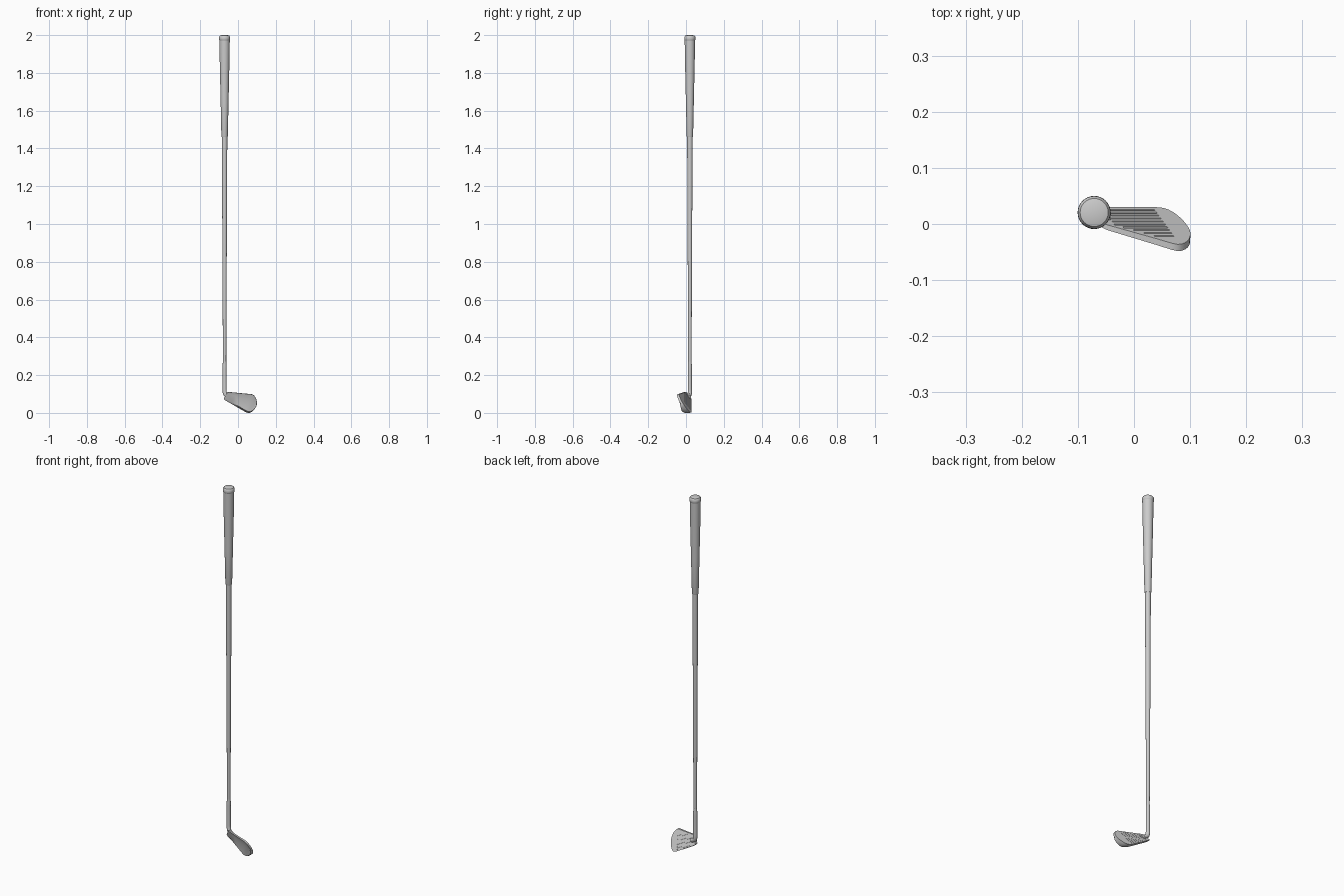
import bpy, bmesh, math

if "Cube" in bpy.data.objects:
    bpy.data.objects.remove(bpy.data.objects["Cube"])

AX, AY = -0.071, 0.0205          # shaft axis
C, S = math.cos(math.radians(30)), 0.5   # tilt of the sole line


def finish(bm, name, angle=35):
    bmesh.ops.recalc_face_normals(bm, faces=bm.faces)
    me = bpy.data.meshes.new(name)
    bm.to_mesh(me)
    bm.free()
    ob = bpy.data.objects.new(name, me)
    bpy.context.collection.objects.link(ob)
    smooth(ob, angle)
    return ob


def smooth(ob, angle=35):
    bpy.ops.object.select_all(action='DESELECT')
    ob.select_set(True)
    bpy.context.view_layer.objects.active = ob
    bpy.ops.object.shade_smooth_by_angle(angle=math.radians(angle))


def loft(bm, rings):
    vs = [[bm.verts.new(p) for p in r] for r in rings]
    n = len(vs[0])
    for a, b in zip(vs, vs[1:]):
        for i in range(n):
            bm.faces.new((a[i], a[(i + 1) % n], b[(i + 1) % n], b[i]))
    bm.faces.new(vs[0][::-1])
    bm.faces.new(vs[-1])


def turned(name, profile, n=32):
    bm = bmesh.new()
    loft(bm, [[(AX + r * math.cos(2 * math.pi * i / n), AY + r * math.sin(2 * math.pi * i / n), z)
               for i in range(n)] for r, z in profile])
    return finish(bm, name)


# grip with end cap, tapered shaft, ferrule
turned("grip", [(0.0155, 1.46), (0.017, 1.465), (0.021, 1.65), (0.0255, 1.85), (0.0275, 1.972)])
turned("grip_cap", [(0.026, 1.97), (0.029, 1.974), (0.0295, 1.982), (0.029, 1.991),
                    (0.025, 1.997), (0.015, 2.0)])
turned("shaft", [(0.0085, 0.2), (0.0145, 1.48)])
turned("ferrule", [(0.0105, 0.235), (0.0105, 0.25), (0.0092, 0.272)])

# hosel: straight socket, then a bend into the heel
bm = bmesh.new()
path = [(AX, AY, 0.238, 0), (AX, AY, 0.125, 0), (AX + 0.0005, AY, 0.11, 12), (AX + 0.004, AY - 0.001, 0.098, 32),
        (AX + 0.012, AY - 0.003, 0.092, 52), (AX + 0.025, AY - 0.006, 0.086, 60)]
rings = []
for x, y, z, a in path:
    a = math.radians(a)
    r = 0.0102 if z > 0.12 else 0.011
    rings.append([(x + r * math.cos(t) * math.cos(a), y + r * math.sin(t), z + r * math.cos(t) * math.sin(a))
                  for t in [2 * math.pi * i / 24 for i in range(24)]])
loft(bm, rings)
finish(bm, "hosel", 40)


# club head: s runs along the sole line, h runs up the face
def face_y(h):
    return 0.03 - 0.68 * h


def world(s, h, y, z0=0.0095):
    return (0.042 + s * C + h * S, y, z0 - s * S + h * C)


def back_y(s, h):
    t = min(1, max(0, (s + 0.135) / 0.135))
    return (0.008 + (-0.019 - 0.008) * t) - (0.32 - 0.12 * t) * h


# station along the blade, bottom height, top height
stations = [(-0.137, 0.004, 0.040), (-0.130, 0, 0.0465), (-0.09, 0, 0.0645), (-0.05, 0, 0.0825),
            (-0.025, 0, 0.0945), (-0.015, 0, 0.0975), (-0.006, 0, 0.0965), (0.004, 0.0005, 0.0925),
            (0.012, 0.0025, 0.0875), (0.019, 0.0065, 0.081), (0.025, 0.0135, 0.0735),
            (0.029, 0.0215, 0.067), (0.032, 0.032, 0.059), (0.033, 0.04, 0.053)]
rings = []
for s, hb, ht in stations:
    t = (s + 0.137) / 0.17
    hc = min(0.036 + 0.18 * (s + 0.135), ht - 0.004)   # crease on the back
    top = face_y(ht) - 0.009 - 0.004 * min(1, t)
    hs = hb + 0.006
    yb = back_y(s, hs)
    ym = (face_y(hb) + yb) / 2
    rings.append([world(s, hb, face_y(hb)), world(s, ht, face_y(ht)),
                  world(s, ht - 0.001, top),
                  world(s, hc, min(back_y(s, hc), face_y(hc) - 0.009)),
                  world(s, hs, yb), world(s, hb - 0.002, ym - 0.007),
                  world(s, hb - 0.002, ym + 0.012)])
low = min(p[2] for r in rings for p in r)
rings = [[(x, y, z - low) for x, y, z in r] for r in rings]
bm = bmesh.new()
loft(bm, rings)
head = finish(bm, "club_head", 30)

# scoring grooves cut into the face
bm = bmesh.new()
for i in range(10):
    h = 0.007 + i * 0.0076
    s0 = max(-0.115, (h + 0.007 - 0.0465) / 0.45 - 0.13)
    ring = []
    for s in (s0, -0.010):
        ring.append([world(s, h + dh, face_y(h + dh) + dy, 0.0095 - low)
                     for dh, dy in ((-0.0014, 0.003), (0.0014, 0.003), (0.0014, -0.0022), (-0.0014, -0.0022))])
    loft(bm, ring)
cutter = finish(bm, "groove_cutter")
cutter.hide_render = True
mod = head.modifiers.new("grooves", 'BOOLEAN')
mod.operation = 'DIFFERENCE'
mod.solver = 'EXACT'
mod.object = cutter
bpy.context.view_layer.objects.active = head
bpy.ops.object.modifier_move_to_index(modifier="grooves", index=0)
bpy.ops.object.modifier_apply(modifier="grooves")
bpy.data.objects.remove(cutter)
smooth(head, 30)
